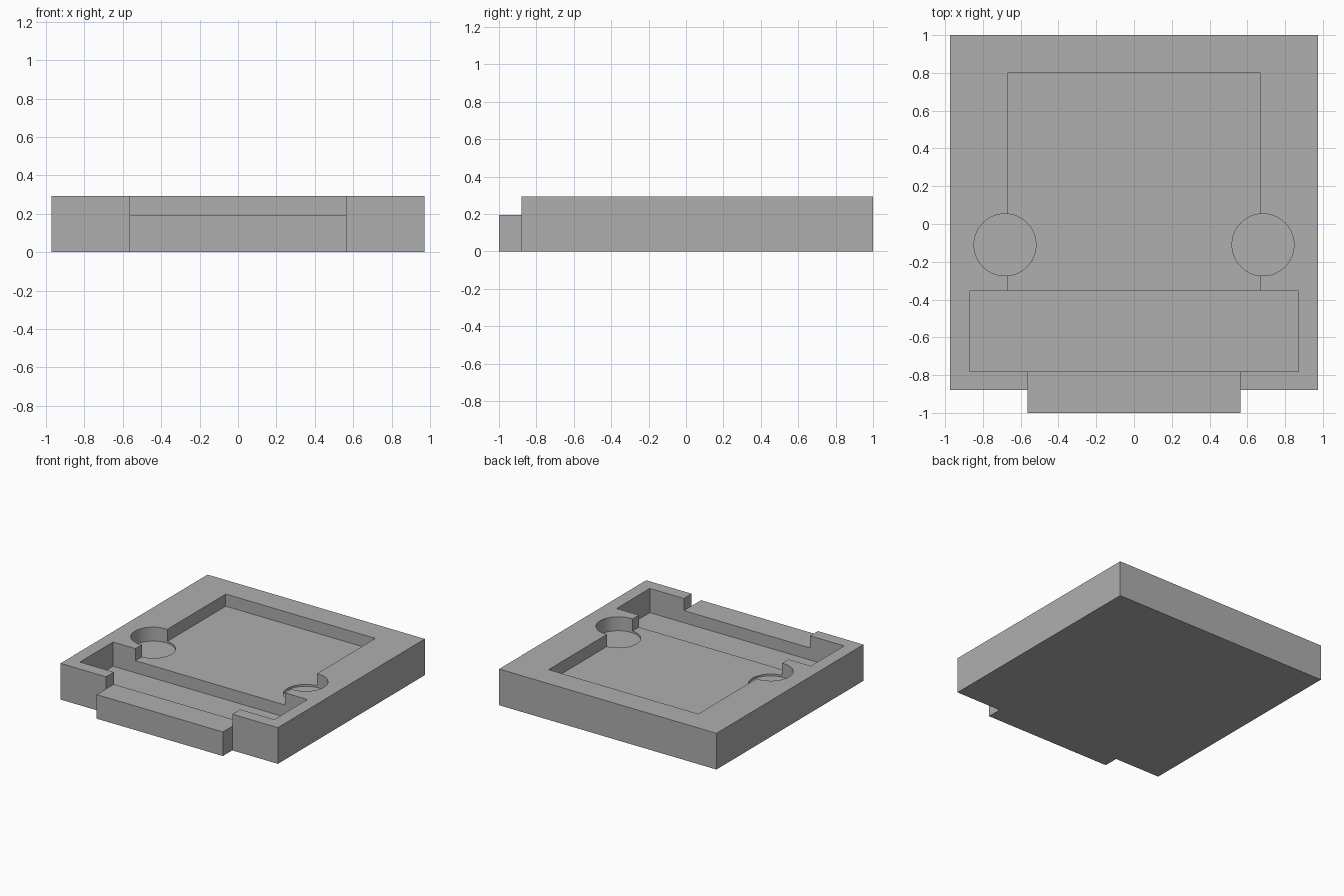
import bpy
import bmesh
import math

cube = bpy.data.objects.get("Cube")
if cube:
    bpy.data.objects.remove(cube, do_unlink=True)

HEIGHT = 0.293
SHELF = 0.195      # pocket floor and tab top
TROUGH = 0.097     # trough floor
FINGER = 0.18      # finger hole floor
ABOVE = 0.5        # cutters end well clear of the top

grey = bpy.data.materials.new("plain_grey")
grey.use_nodes = True
colour = (0.43, 0.43, 0.43, 1)
grey.diffuse_color = colour
grey.node_tree.nodes["Principled BSDF"].inputs["Base Color"].default_value = colour


def prism(name, outline, bottom, top):
    """Extrude a flat outline between two heights."""
    bm = bmesh.new()
    face = bm.faces.new([bm.verts.new((x, y, bottom)) for x, y in outline])
    extruded = bmesh.ops.extrude_face_region(bm, geom=[face])["geom"]
    verts = [v for v in extruded if isinstance(v, bmesh.types.BMVert)]
    bmesh.ops.translate(bm, verts=verts, vec=(0, 0, top - bottom))
    bmesh.ops.recalc_face_normals(bm, faces=bm.faces)
    mesh = bpy.data.meshes.new(name)
    bm.to_mesh(mesh)
    bm.free()
    obj = bpy.data.objects.new(name, mesh)
    bpy.context.collection.objects.link(obj)
    mesh.materials.append(grey)
    return obj


def slot(half_width, front, back):
    return [(-half_width, front), (half_width, front), (half_width, back), (-half_width, back)]


def circle(cx, cy, radius, sides=72):
    steps = [2 * math.pi * i / sides for i in range(sides)]
    return [(cx + radius * math.cos(a), cy + radius * math.sin(a)) for a in steps]


# Tray with a front tab
right_half = [(0.565, -1), (0.565, -0.88), (0.973, -0.88), (0.973, 1)]
left_half = [(-x, y) for x, y in reversed(right_half)]
tray = prism("tray", right_half + left_half, 0, HEIGHT)

# Recesses: tab step, main pocket, cross trough, finger holes
cutters = [
    prism("tab_step_cutter", slot(0.565, -1.2, -0.6), SHELF, ABOVE),
    prism("pocket_cutter", slot(0.67, -0.45, 0.8), SHELF, ABOVE),
    prism("trough_cutter", slot(0.87, -0.78, -0.355), TROUGH, ABOVE),
]
for side in (-1, 1):
    cutters.append(prism("finger_hole_cutter", circle(side * 0.683, -0.11, 0.164), FINGER, ABOVE))

bpy.ops.object.select_all(action='DESELECT')
bpy.context.view_layer.objects.active = tray
tray.select_set(True)
for cutter in cutters:
    cutter.hide_render = True
    cut = tray.modifiers.new("cut", 'BOOLEAN')
    cut.operation = 'DIFFERENCE'
    cut.solver = 'EXACT'
    cut.object = cutter
    bpy.ops.object.modifier_apply(modifier=cut.name)
    bpy.data.objects.remove(cutter, do_unlink=True)

# Round hole walls, crisp edges elsewhere
bpy.ops.object.shade_smooth_by_angle(angle=math.radians(30))
